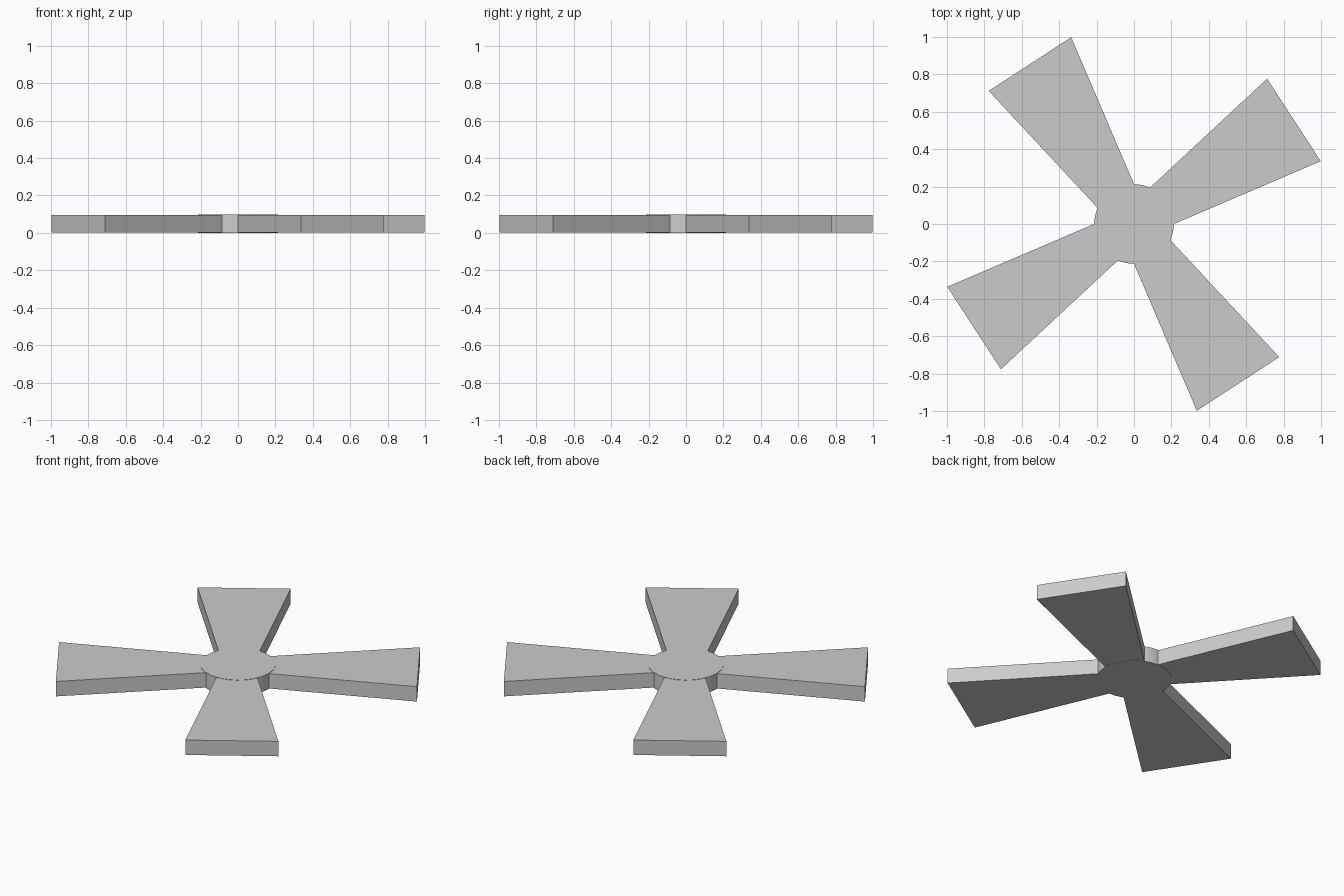
import bpy, bmesh, math
from mathutils import Matrix

if "Cube" in bpy.data.objects:
    bpy.data.objects.remove(bpy.data.objects["Cube"])

HEIGHT = 0.097   # hub thickness
INSET = 0.002    # blades sit slightly inside the hub faces
HUB_R = 0.213


def prism(name, outline, z0, z1, angle=0.0):
    """Extrude a closed xy outline from z0 to z1, turned about z."""
    bm = bmesh.new()
    face = bm.faces.new([bm.verts.new((x, y, z0)) for x, y in outline])
    ext = bmesh.ops.extrude_face_region(bm, geom=[face])
    top = [v for v in ext["geom"] if isinstance(v, bmesh.types.BMVert)]
    bmesh.ops.translate(bm, verts=top, vec=(0, 0, z1 - z0))
    bmesh.ops.recalc_face_normals(bm, faces=bm.faces)
    bm.transform(Matrix.Rotation(angle, 4, "Z"))
    mesh = bpy.data.meshes.new(name)
    bm.to_mesh(mesh)
    bm.free()
    obj = bpy.data.objects.new(name, mesh)
    bpy.context.collection.objects.link(obj)
    return obj


# Round hub
bpy.ops.mesh.primitive_cylinder_add(vertices=32, radius=HUB_R, depth=HEIGHT,
                                    location=(0, 0, HEIGHT / 2))
hub = bpy.context.object
hub.name = "hub"
bpy.ops.object.shade_smooth_by_angle(angle=math.radians(30))

# Four flaring blades, the inner ends buried in the hub
blade = [(0.12, -0.106), (1.02, -0.263), (1.02, 0.263), (0.12, 0.106)]
for i in range(4):
    prism(f"blade_{i + 1}", blade, INSET, HEIGHT - INSET,
          math.radians(33.05 + 90 * i))
